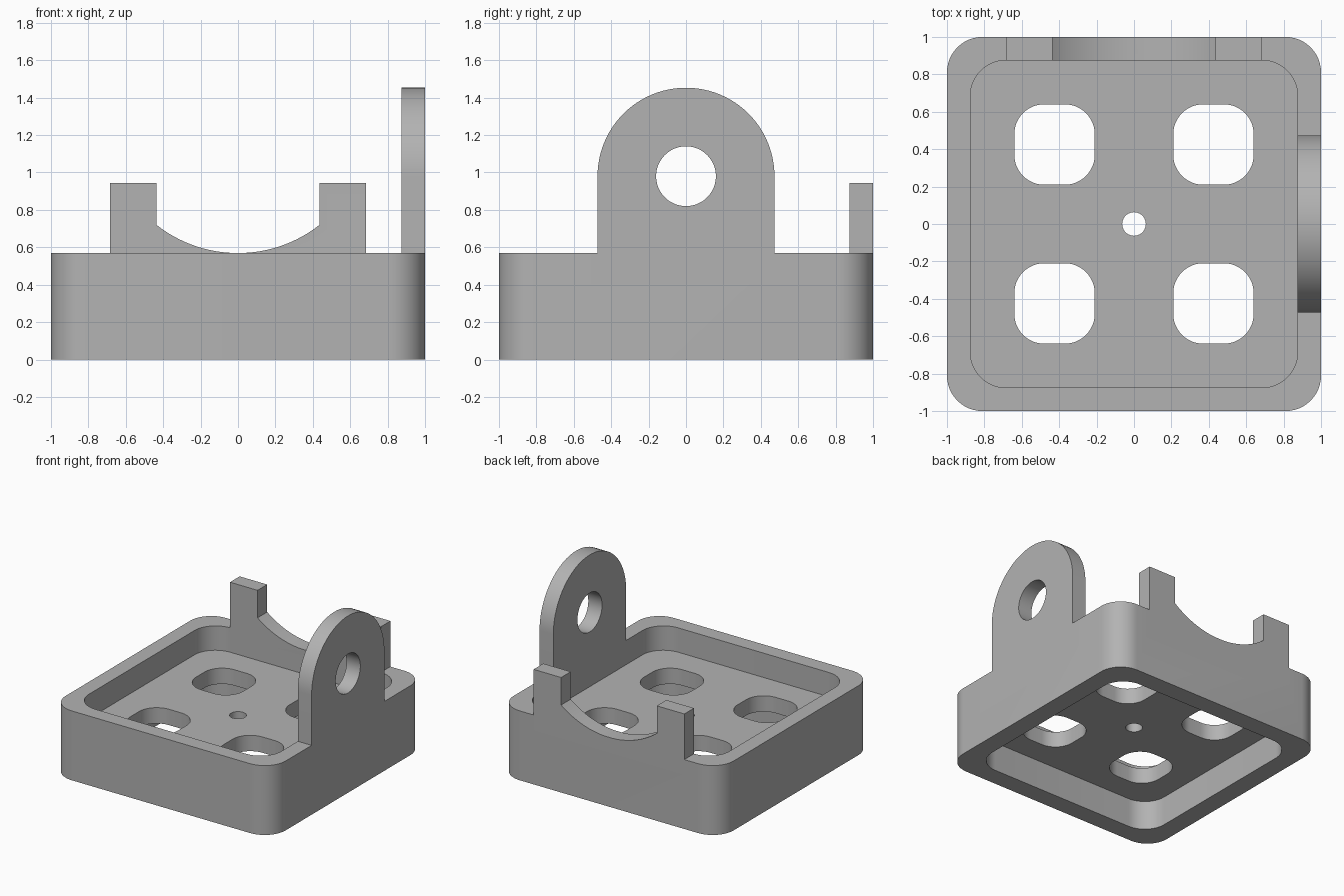
import bpy, math
from mathutils import Matrix

if "Cube" in bpy.data.objects:
    bpy.data.objects.remove(bpy.data.objects["Cube"])

grey = bpy.data.materials.new("plain grey")
grey.diffuse_color = (0.45, 0.45, 0.45, 1)
grey.use_nodes = True
grey.node_tree.nodes["Principled BSDF"].inputs["Base Color"].default_value = grey.diffuse_color


def arc(cx, cy, r, a0, a1, n):
    """Points on an arc, angles in degrees."""
    return [(cx + r * math.cos(math.radians(a0 + (a1 - a0) * i / n)),
             cy + r * math.sin(math.radians(a0 + (a1 - a0) * i / n))) for i in range(n + 1)]


def rounded_square(half, r, cx=0, cy=0, n=12):
    c, pts = half - r, []
    for k, (sx, sy) in enumerate([(1, 1), (-1, 1), (-1, -1), (1, -1)]):
        pts += arc(cx + sx * c, cy + sy * c, r, 90 * k, 90 * k + 90, n)
    return pts


def prism(name, pts, lo, hi, axes="xyz"):
    """Extrude a 2D outline; axes names where (u, v, depth) go."""
    order = ["xyz".index(a) for a in axes]
    verts = []
    for d in (lo, hi):
        for u, v in pts:
            p = [0, 0, 0]
            p[order[0]], p[order[1]], p[order[2]] = u, v, d
            verts.append(p)
    n = len(pts)
    faces = [tuple(range(n))[::-1], tuple(range(n, 2 * n))]
    faces += [(i, (i + 1) % n, n + (i + 1) % n, n + i) for i in range(n)]
    me = bpy.data.meshes.new(name)
    me.from_pydata(verts, [], faces)
    if axes == "xzy":
        me.flip_normals()
    me.materials.append(grey)
    ob = bpy.data.objects.new(name, me)
    bpy.context.collection.objects.link(ob)
    return ob


def combine(target, tool, op):
    bpy.context.view_layer.objects.active = target
    mod = target.modifiers.new(op, "BOOLEAN")
    mod.operation, mod.solver, mod.object = op, "EXACT", tool
    bpy.ops.object.modifier_apply(modifier=mod.name)
    bpy.data.objects.remove(tool)


# Tray with a floor between an upper and a lower pocket
TOP, WALL = 0.57, 0.875
tray = prism("mounting_tray", rounded_square(1, 0.19), 0, TOP)
combine(tray, prism("upper_pocket", rounded_square(WALL, 0.19), 0.37, 0.8), "DIFFERENCE")
combine(tray, prism("lower_pocket", rounded_square(0.845, 0.19), -0.2, 0.24), "DIFFERENCE")

# Four rounded floor openings and the small centre hole
for sx in (-1, 1):
    for sy in (-1, 1):
        combine(tray, prism("floor_opening", rounded_square(0.215, 0.16, sx * 0.425, sy * 0.425),
                            0.1, 0.5), "DIFFERENCE")
combine(tray, prism("centre_hole", arc(0, 0, 0.063, 0, 350, 35), 0.1, 0.5), "DIFFERENCE")

# Round-topped lug on the right wall
lug = [(-0.473, 0.45), (0.473, 0.45)] + arc(0, 0.98, 0.473, 0, 180, 48)
combine(tray, prism("lug", lug, WALL, 1, "yzx"), "UNION")
combine(tray, prism("lug_hole", arc(0, 0.98, 0.16, 0, 352.5, 47), 0.7, 1.2, "yzx"), "DIFFERENCE")

# Back saddle: two posts joined by a shallow scoop
a = math.degrees(math.asin(0.435 / 0.706))
scoop = [(x, max(z, TOP)) for x, z in arc(0, 1.275, 0.706, 270 + a, 270 - a, 32)]
saddle = [(-0.685, 0.45), (0.685, 0.45), (0.685, 0.945), (0.435, 0.945)]
saddle += scoop + [(-0.435, 0.945), (-0.685, 0.945)]
combine(tray, prism("saddle", saddle, WALL, 1, "xzy"), "UNION")

# Smooth the curved walls, keep edges sharp
tray.select_set(True)
bpy.context.view_layer.objects.active = tray
bpy.ops.object.shade_smooth_by_angle(angle=math.radians(30))
